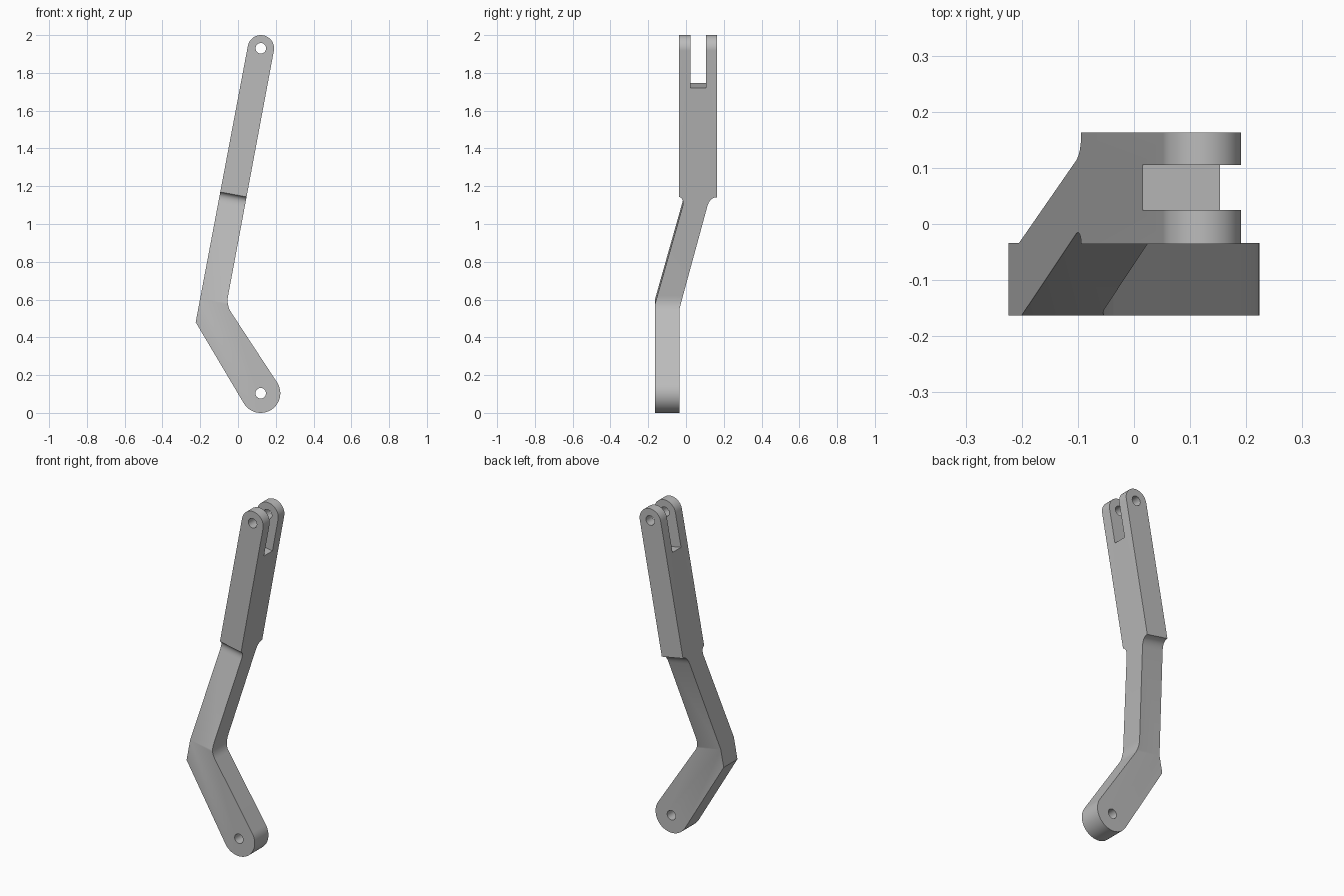
import bpy
import bmesh
from math import cos, sin, radians

LEAN = 0.187          # sideways lean of the upper bar
TOP, BOTTOM = (0.121, 1.93), (0.12, 0.104)

cube = bpy.data.objects.get("Cube")
if cube:
    bpy.data.objects.remove(cube)

grey = bpy.data.materials.new("plain grey")
grey.use_nodes = True
grey.diffuse_color = (0.5, 0.5, 0.5, 1)
grey.node_tree.nodes["Principled BSDF"].inputs["Base Color"].default_value = (0.5, 0.5, 0.5, 1)


def arc(centre, radius, start, end, steps=24):
    angles = [radians(start + (end - start) * i / steps) for i in range(steps + 1)]
    return [(centre[0] + radius * cos(a), centre[1] + radius * sin(a)) for a in angles]


def bend(a, b, c, steps=8):
    """Rounded corner from a to c, pulled towards b."""
    ts = [i / steps for i in range(steps + 1)]
    return [tuple((1 - t) ** 2 * p + 2 * t * (1 - t) * q + t * t * r
                  for p, q, r in zip(a, b, c)) for t in ts]


def prism(name, profile, place, low, high):
    """Sweep a flat profile between two depths; place maps (u, v, depth) to 3D."""
    bm = bmesh.new()
    ends = [[bm.verts.new(place(u, v, d)) for u, v in profile] for d in (low, high)]
    for ring in ends:
        bm.faces.new(ring)
    for i in range(len(profile)):
        j = (i + 1) % len(profile)
        bm.faces.new((ends[0][i], ends[0][j], ends[1][j], ends[1][i]))
    bmesh.ops.recalc_face_normals(bm, faces=bm.faces)
    mesh = bpy.data.meshes.new(name)
    bm.to_mesh(mesh)
    bm.free()
    mesh.materials.append(grey)
    obj = bpy.data.objects.new(name, mesh)
    bpy.context.collection.objects.link(obj)
    return obj


def front_plane(u, v, d):
    return (u, d, v)


def leaning_side(u, v, d):
    return (d, u, v - LEAN * d)


def combine(target, cutter, operation):
    mod = target.modifiers.new(cutter.name, "BOOLEAN")
    mod.object, mod.operation, mod.solver = cutter, operation, "EXACT"
    bpy.context.view_layer.objects.active = target
    bpy.ops.object.modifier_apply(modifier=mod.name)
    bpy.data.objects.remove(cutter)


# Bent arm outline with rounded ends
outline = (arc(TOP, 0.07, -10.6, 169.4)
           + [(-0.224, 0.48)]
           + arc(BOTTOM, 0.104, 210.5, 393)
           + bend((-0.035, 0.53), (-0.062, 0.57), (-0.0525, 0.62)))
arm = prism("link_arm", outline, front_plane, -0.3, 0.3)

# Side profile: thin foot, slanted middle, thick upper bar with filleted steps
side = ([(-0.163, -0.5), (-0.034, -0.5), (-0.034, 0.542)]
        + bend((0.112, 1.097), (0.126, 1.15), (0.163, 1.15))
        + [(0.163, 2.5), (-0.036, 2.5)]
        + bend((-0.036, 1.152), (-0.006, 1.14), (-0.019, 1.095))
        + [(-0.163, 0.568)])
combine(arm, prism("side_shape", side, leaning_side, -0.6, 0.6), "INTERSECT")

# Fork slot at the top
slot = [(0.025, 1.749), (0.105, 1.749), (0.105, 2.5), (0.025, 2.5)]
combine(arm, prism("fork_slot", slot, leaning_side, -0.5, 0.5), "DIFFERENCE")

# Pin holes through both ends
for centre in (TOP, BOTTOM):
    hole = arc(centre, 0.028, 0, 345, 23)
    combine(arm, prism("pin_hole", hole, front_plane, -0.4, 0.4), "DIFFERENCE")

# Smooth rounds, crisp edges
bpy.ops.object.select_all(action="DESELECT")
arm.select_set(True)
bpy.context.view_layer.objects.active = arm
bpy.ops.object.shade_smooth_by_angle(angle=radians(25))
